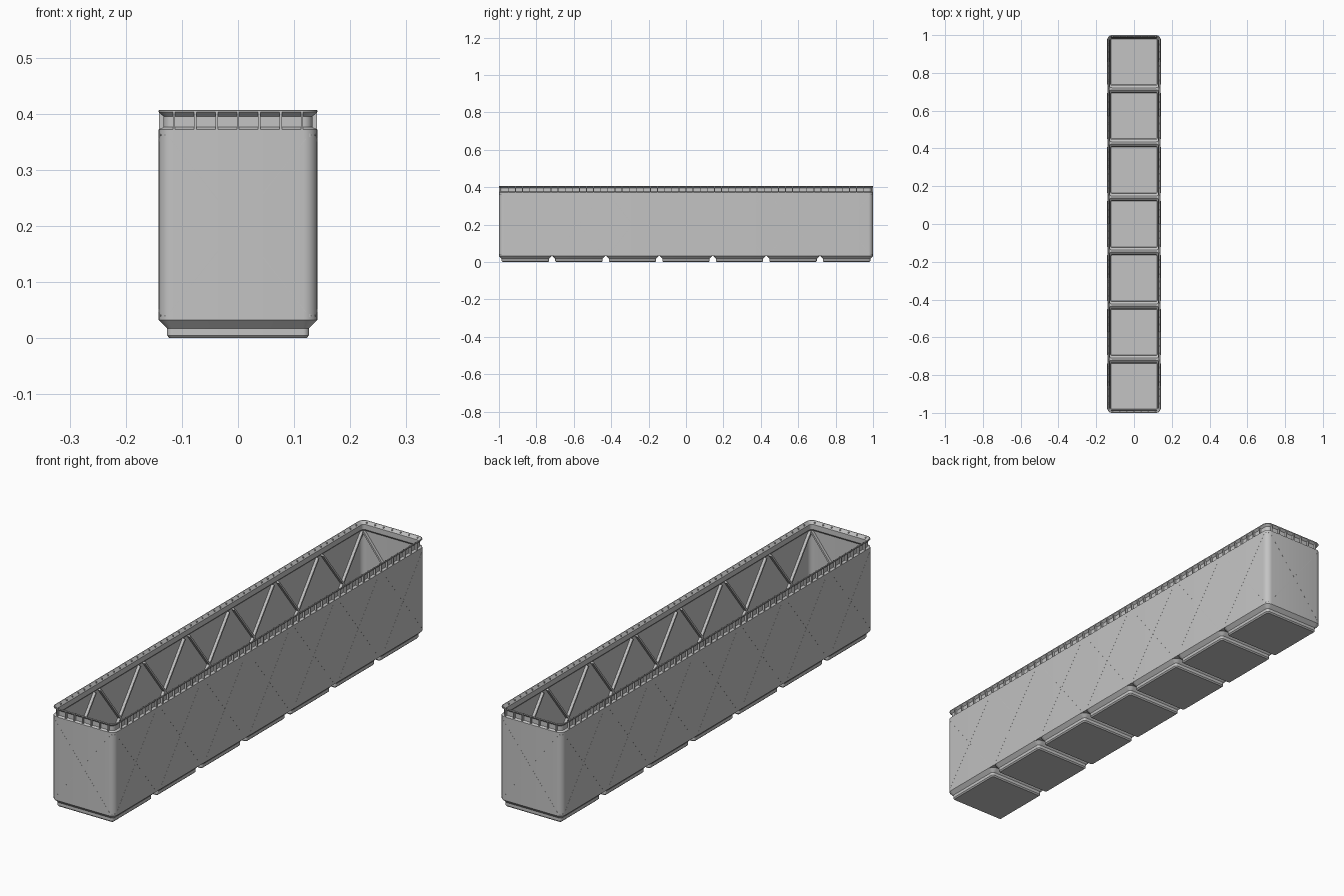
import bpy, bmesh, math
from mathutils import Matrix, Vector

if "Cube" in bpy.data.objects:
    bpy.data.objects.remove(bpy.data.objects["Cube"])

PITCH = 0.2862          # spacing of the feet
HW, HL = 0.1414, 1.0    # half width and half length
RAD = 0.0256            # outer corner radius
Z_FOOT, WALL = 0.0324, 0.004

grey = bpy.data.materials.new("plain grey")
grey.diffuse_color = (0.55, 0.55, 0.55, 1)
grey.use_nodes = True
grey.node_tree.nodes["Principled BSDF"].inputs["Base Color"].default_value = grey.diffuse_color


def finish(bm, name, smooth=False):
    bmesh.ops.recalc_face_normals(bm, faces=bm.faces[:])
    me = bpy.data.meshes.new(name)
    bm.to_mesh(me)
    bm.free()
    ob = bpy.data.objects.new(name, me)
    bpy.context.collection.objects.link(ob)
    me.materials.append(grey)
    if smooth:
        bpy.ops.object.select_all(action='DESELECT')
        ob.select_set(True)
        bpy.context.view_layer.objects.active = ob
        bpy.ops.object.shade_smooth_by_angle(angle=math.radians(30))
    return ob


def ring(bm, half_x, half_y, z, cy=0.0, seg=6):
    """Rounded rectangle whose corner radius shrinks with its inset."""
    r = max(RAD - (HW - half_x), 0.004)
    verts = []
    for k, (sx, sy) in enumerate([(1, 1), (-1, 1), (-1, -1), (1, -1)]):
        for j in range(seg + 1):
            a = math.pi / 2 * (k + j / seg)
            verts.append(bm.verts.new((sx * (half_x - r) + r * math.cos(a),
                                       cy + sy * (half_y - r) + r * math.sin(a), z)))
    return verts


def bridge(bm, a, b):
    n = len(a)
    for i in range(n):
        j = (i + 1) % n
        bm.faces.new((a[i], a[j], b[j], b[i]))


def box(bm, matrix, size):
    bmesh.ops.create_cube(bm, size=1, matrix=matrix @ Matrix.Diagonal((*size, 1)))


# Wall shell with the recessed stacking lip: (half width, height)
profile = [(HW, Z_FOOT), (HW, 0.372), (0.1325, 0.376), (0.1325, 0.395),
           (HW, 0.403), (HW, 0.406), (0.1405, 0.407), (0.138, 0.407),
           (0.1285, 0.395), (0.1285, 0.374), (HW - WALL, 0.365),
           (HW - WALL, Z_FOOT)]
bm = bmesh.new()
rings = [ring(bm, h, h + HL - HW, z) for h, z in profile]
for a, b in zip(rings, rings[1:] + rings[:1]):
    bridge(bm, a, b)
finish(bm, "wall_shell", True)

# Seven hollow feet, outside up and inside down to the floor
foot = [(0.1218, 0.0), (0.1267, 0.005), (0.1267, 0.0177), (HW, Z_FOOT),
        (HW - WALL, Z_FOOT), (0.1235, 0.0195), (0.1235, 0.0085), (0.121, 0.0055)]
for i in range(-3, 4):
    bm = bmesh.new()
    rings = [ring(bm, h, h, z, i * PITCH) for h, z in foot]
    for a, b in zip(rings, rings[1:]):
        bridge(bm, a, b)
    bm.faces.new(rings[0])
    bm.faces.new(rings[-1])
    finish(bm, "foot_%d" % (i + 4), True)

# Ridges closing the gaps between feet, flared at the rounded corners
edge = []
for j in range(-8, 9):
    x = math.copysign(HW - RAD + (abs(j) - 1) / 7 * (RAD - 0.001), j) if j else 0
    over = max(0.0, abs(x) - (HW - RAD))
    edge.append((x, 0.0045 + RAD - math.sqrt(RAD ** 2 - over ** 2)))
for i in range(6):
    cy = (i - 2.5) * PITCH
    bm = bmesh.new()
    rows = [[bm.verts.new((x, cy + s * w, z)) for x, w in edge]
            for s, z in [(-1, 0.032), (1, 0.032), (1, 0.0355), (-1, 0.0355)]]
    for a, b in zip(rows, rows[1:] + rows[:1]):
        for k in range(len(edge) - 1):
            bm.faces.new((a[k], a[k + 1], b[k + 1], b[k]))
    for k in (0, -1):
        bm.faces.new([row[k] for row in rows])
    finish(bm, "floor_ridge_%d" % (i + 1))

# Walls as (name, turn, distance from centre, cell positions, lip rib count)
cells = [i * PITCH for i in range(-3, 4)]
walls = [("front", 0, HL, [0], 3), ("right", 90, HW, cells, 25),
         ("back", 180, HL, [0], 3), ("left", 270, HW, cells, 25)]
for name, turn, dist, centres, count in walls:
    rot = Matrix.Rotation(math.radians(turn), 4, 'Z')
    braces, seams, lip = bmesh.new(), bmesh.new(), bmesh.new()

    # Crossed braces inside each cell, with a fine seam line outside
    phi = math.atan2(0.166, 0.130)
    for u in centres:
        for s in (-1, 1):
            tilt = Matrix.Rotation(s * phi, 4, 'Y')
            inner = Matrix.Translation(Vector((u, -dist + 0.0093, 0.201)))
            box(braces, rot @ inner @ tilt, (2 * 0.128 / math.cos(phi), 0.0125, 0.007))
            outer = Matrix.Translation(Vector((u, -dist + 0.0008, 0.201)))
            box(seams, rot @ outer @ tilt, (2 * 0.121 / math.cos(phi), 0.0022, 0.001))

    # Small upright ribs in the lip recess
    for k in range(-count, count + 1):
        pos = Matrix.Translation(Vector((k * 0.038, -dist + 0.0052, 0.388)))
        box(lip, rot @ pos, (0.004, 0.0100, 0.032))

    finish(braces, name + "_cross_braces")
    finish(seams, name + "_seam_lines")
    finish(lip, name + "_lip_ribs")
